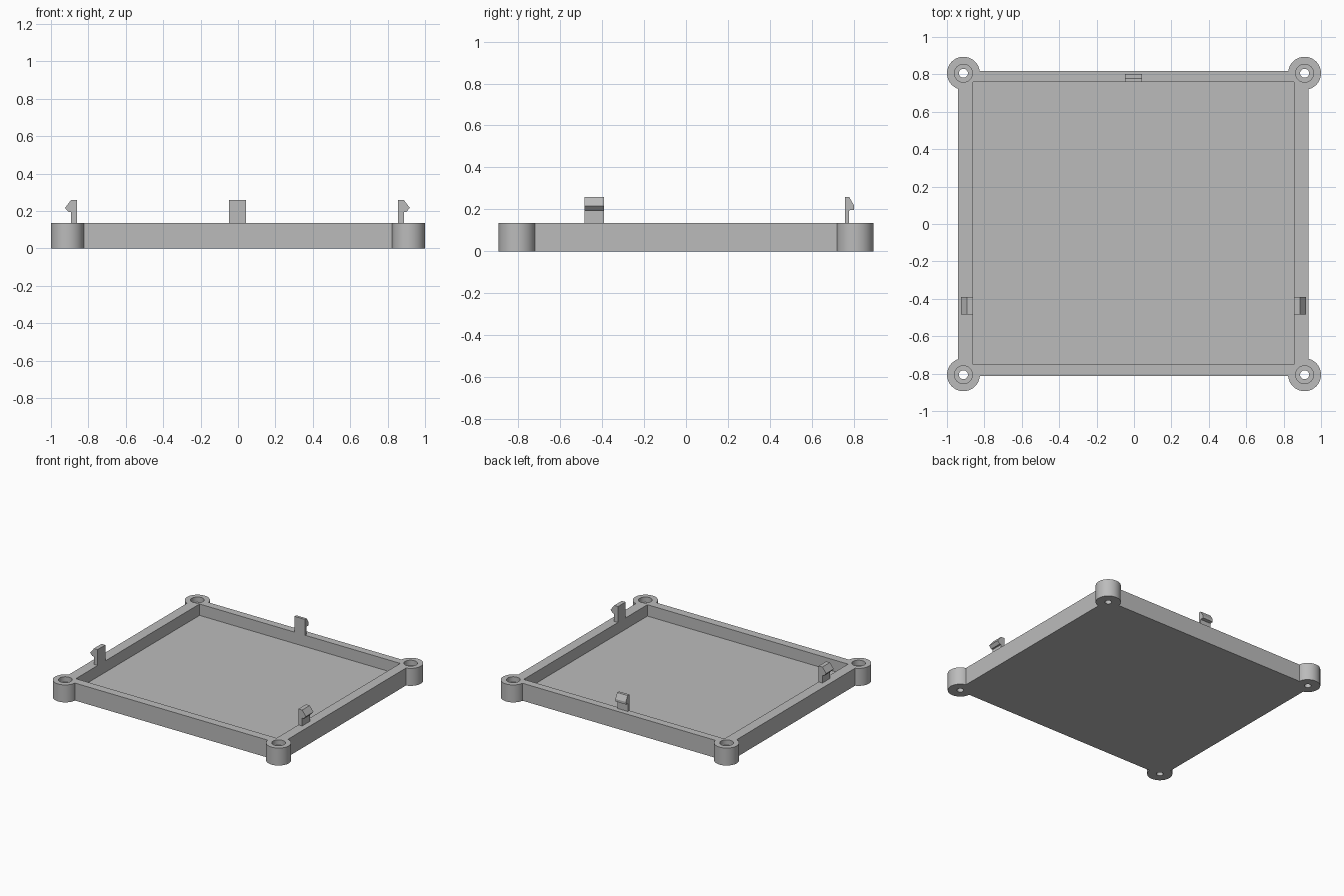
import bpy, bmesh, math
from mathutils import Matrix, Vector

HEIGHT, FLOOR = 0.135, 0.047
BOSS_X, BOSS_Y = 0.912, 0.806

cube = bpy.data.objects.get("Cube")
if cube:
    bpy.data.objects.remove(cube, do_unlink=True)

grey = bpy.data.materials.new("light grey plastic")
grey.use_nodes = True
grey.diffuse_color = (0.5, 0.5, 0.5, 1)
grey.node_tree.nodes["Principled BSDF"].inputs["Base Color"].default_value = (0.5, 0.5, 0.5, 1)


def finish(name, bm):
    bmesh.ops.recalc_face_normals(bm, faces=bm.faces)
    mesh = bpy.data.meshes.new(name)
    bm.to_mesh(mesh)
    bm.free()
    mesh.materials.append(grey)
    ob = bpy.data.objects.new(name, mesh)
    bpy.context.collection.objects.link(ob)
    return ob


def box(name, low, high):
    bm = bmesh.new()
    low, high = Vector(low), Vector(high)
    scale = Matrix.Diagonal((*(high - low), 1))
    bmesh.ops.create_cube(bm, size=1, matrix=Matrix.Translation((low + high) / 2) @ scale)
    return finish(name, bm)


def cylinder(name, x, y, radius, z0, z1, sides=48):
    bm = bmesh.new()
    bmesh.ops.create_cone(bm, cap_ends=True, segments=sides, radius1=radius, radius2=radius,
                          depth=z1 - z0, matrix=Matrix.Translation((x, y, (z0 + z1) / 2)))
    return finish(name, bm)


def combine(target, tool, operation):
    """Apply a boolean and discard the tool."""
    mod = target.modifiers.new("boolean", 'BOOLEAN')
    mod.operation, mod.solver, mod.object = operation, 'EXACT', tool
    bpy.context.view_layer.objects.active = target
    bpy.ops.object.modifier_apply(modifier=mod.name)
    bpy.data.objects.remove(tool, do_unlink=True)


def clip(name, profile, width, origin, angle):
    """Extrude an (outward, height) profile and turn it to face its wall."""
    bm = bmesh.new()
    face = bm.faces.new([bm.verts.new((u, -width / 2, z)) for u, z in profile])
    moved = bmesh.ops.extrude_face_region(bm, geom=[face])["geom"]
    bmesh.ops.translate(bm, vec=(0, width, 0), verts=[v for v in moved if isinstance(v, bmesh.types.BMVert)])
    bm.transform(Matrix.Translation(origin) @ Matrix.Rotation(angle, 4, 'Z'))
    return finish(name, bm)


# Tray with round corner bosses
tray = box("tray", (-0.94, -0.814, 0), (0.932, 0.818, HEIGHT))
corners = [(sx * BOSS_X, sy * BOSS_Y) for sx in (-1, 1) for sy in (-1, 1)]
for x, y in corners:
    combine(tray, cylinder("corner_boss", x, y, 0.088, 0, HEIGHT), 'UNION')

# Open cavity and counterbored screw holes
combine(tray, box("cavity", (-0.861, -0.75, FLOOR), (0.855, 0.76, 0.3)), 'DIFFERENCE')
for x, y in corners:
    combine(tray, cylinder("screw_hole", x, y, 0.024, -0.1, 0.3, 32), 'DIFFERENCE')
    combine(tray, cylinder("counterbore", x, y, 0.048, HEIGHT - 0.04, 0.3), 'DIFFERENCE')

bpy.ops.object.select_all(action='DESELECT')
tray.select_set(True)
bpy.context.view_layer.objects.active = tray
bpy.ops.object.shade_smooth_by_angle(angle=math.radians(30))

# Snap clips rising from the inner edge of three walls
base = HEIGHT - 0.003
side = [(0, base), (0.032, base), (0.032, 0.195), (0.045, 0.195), (0.064, 0.216), (0.032, 0.258), (0, 0.258)]
back = [(0, base), (0.02, base), (0.02, 0.195), (0.044, 0.198), (0.044, 0.217), (0.021, 0.258), (0, 0.258)]
clip("left_clip", side, 0.093, (0.855, -0.437, 0), 0)
clip("right_clip", side, 0.093, (-0.861, -0.437, 0), math.pi)
clip("back_clip", back, 0.09, (-0.002, 0.758, 0), math.pi / 2)
